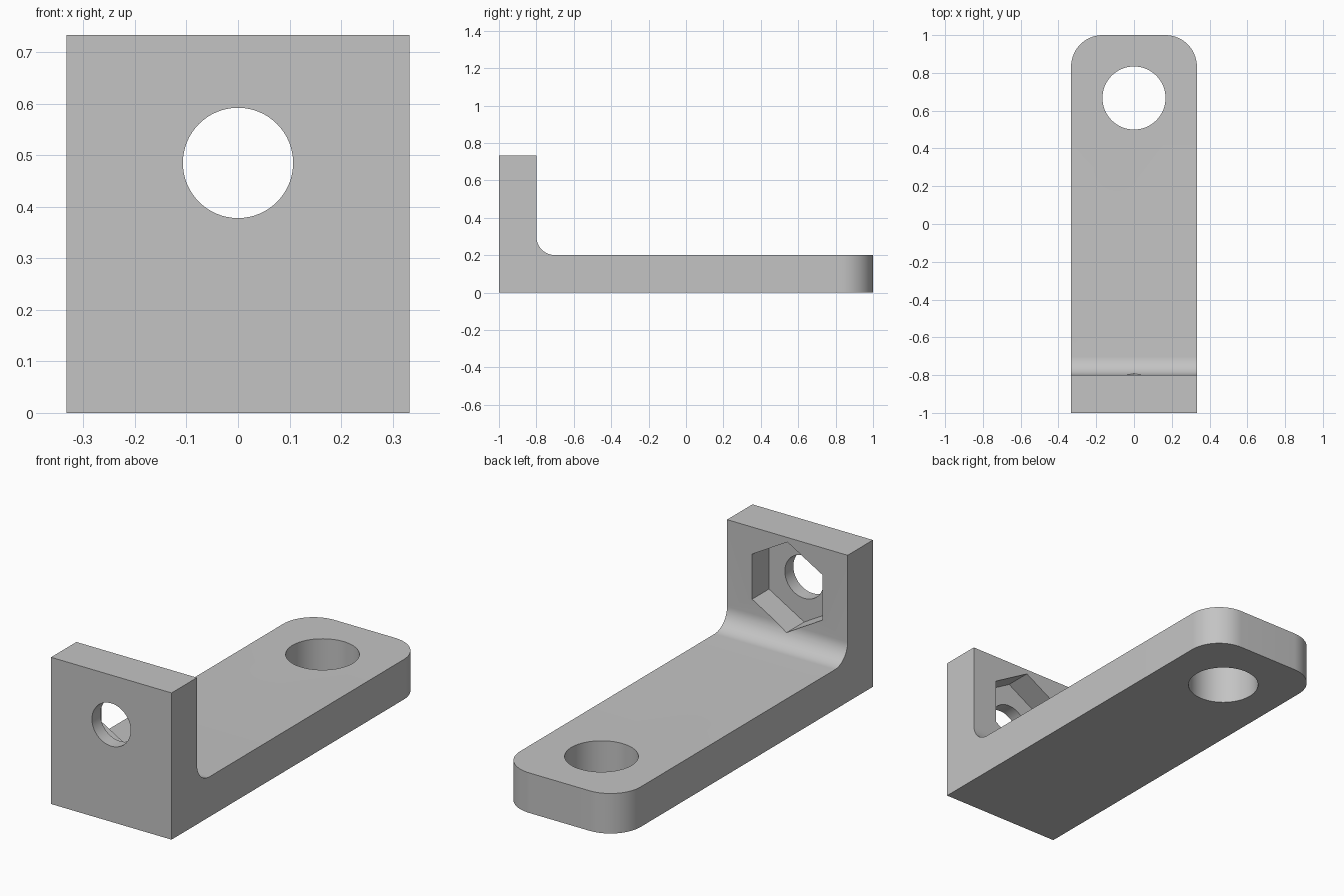
import bpy
import bmesh
import math
from mathutils import Matrix

HALF_W, HEIGHT, THICK = 0.333, 0.733, 0.2
FILLET, CORNER = 0.1, 0.167
BOLT_Z = 0.485

cube = bpy.data.objects.get("Cube")
if cube:
    bpy.data.objects.remove(cube, do_unlink=True)

grey = bpy.data.materials.new("light grey")
grey.use_nodes = True
grey.diffuse_color = (0.55, 0.55, 0.55, 1)
grey.node_tree.nodes["Principled BSDF"].inputs["Base Color"].default_value = grey.diffuse_color


def add_object(name, bm):
    bmesh.ops.recalc_face_normals(bm, faces=bm.faces)
    mesh = bpy.data.meshes.new(name)
    bm.to_mesh(mesh)
    bm.free()
    mesh.materials.append(grey)
    obj = bpy.data.objects.new(name, mesh)
    bpy.context.collection.objects.link(obj)
    return obj


def prism(name, sides, radius, depth, matrix):
    bm = bmesh.new()
    bmesh.ops.create_cone(bm, cap_ends=True, segments=sides, radius1=radius,
                          radius2=radius, depth=depth, matrix=matrix)
    return add_object(name, bm)


# L-shaped side profile (y, z) with a filleted inner corner
inner_y = THICK - 1
profile = [(-1, 0), (1, 0), (1, THICK)]
steps = 16
for i in range(steps + 1):
    a = math.pi / 2 * i / steps
    profile.append((inner_y + FILLET - FILLET * math.sin(a),
                    THICK + FILLET - FILLET * math.cos(a)))
profile += [(inner_y, HEIGHT), (-1, HEIGHT)]

bm = bmesh.new()
face = bm.faces.new([bm.verts.new((-HALF_W, y, z)) for y, z in profile])
swept = bmesh.ops.extrude_face_region(bm, geom=[face])["geom"]
bmesh.ops.translate(bm, vec=(2 * HALF_W, 0, 0),
                    verts=[v for v in swept if isinstance(v, bmesh.types.BMVert)])

# Rounded far corners of the foot
corners = [e for e in bm.edges
           if all(v.co.y > 0.99 for v in e.verts)
           and abs(e.verts[0].co.z - e.verts[1].co.z) > 0.1]
bmesh.ops.bevel(bm, geom=corners, offset=CORNER, offset_type='OFFSET',
                segments=20, profile=0.5, affect='EDGES')
bracket = add_object("angle_bracket", bm)

# Foot hole, bolt hole and hexagonal nut pocket with a point at the top
along_y = Matrix.Rotation(math.pi / 2, 4, 'X')
pocket_floor, pocket_end = -0.933, -0.6
pocket_mid = (pocket_floor + pocket_end) / 2
cutters = [
    prism("foot_hole_cutter", 64, 0.167, 1, Matrix.Translation((0, 0.667, THICK / 2))),
    prism("bolt_hole_cutter", 64, 0.107, 0.6,
          Matrix.Translation((0, -0.9, BOLT_Z)) @ along_y),
    prism("nut_pocket_cutter", 6, 0.225, pocket_end - pocket_floor,
          Matrix.Translation((0, pocket_mid, BOLT_Z)) @ along_y),
]
bpy.context.view_layer.objects.active = bracket
for cutter in cutters:
    mod = bracket.modifiers.new(cutter.name, 'BOOLEAN')
    mod.operation = 'DIFFERENCE'
    mod.solver = 'EXACT'
    mod.object = cutter
    bpy.ops.object.modifier_apply(modifier=mod.name)
for cutter in cutters:
    bpy.data.objects.remove(cutter, do_unlink=True)

# Smooth curves, crisp edges
bpy.ops.object.select_all(action='DESELECT')
bracket.select_set(True)
bpy.ops.object.shade_smooth_by_angle(angle=math.radians(30))
